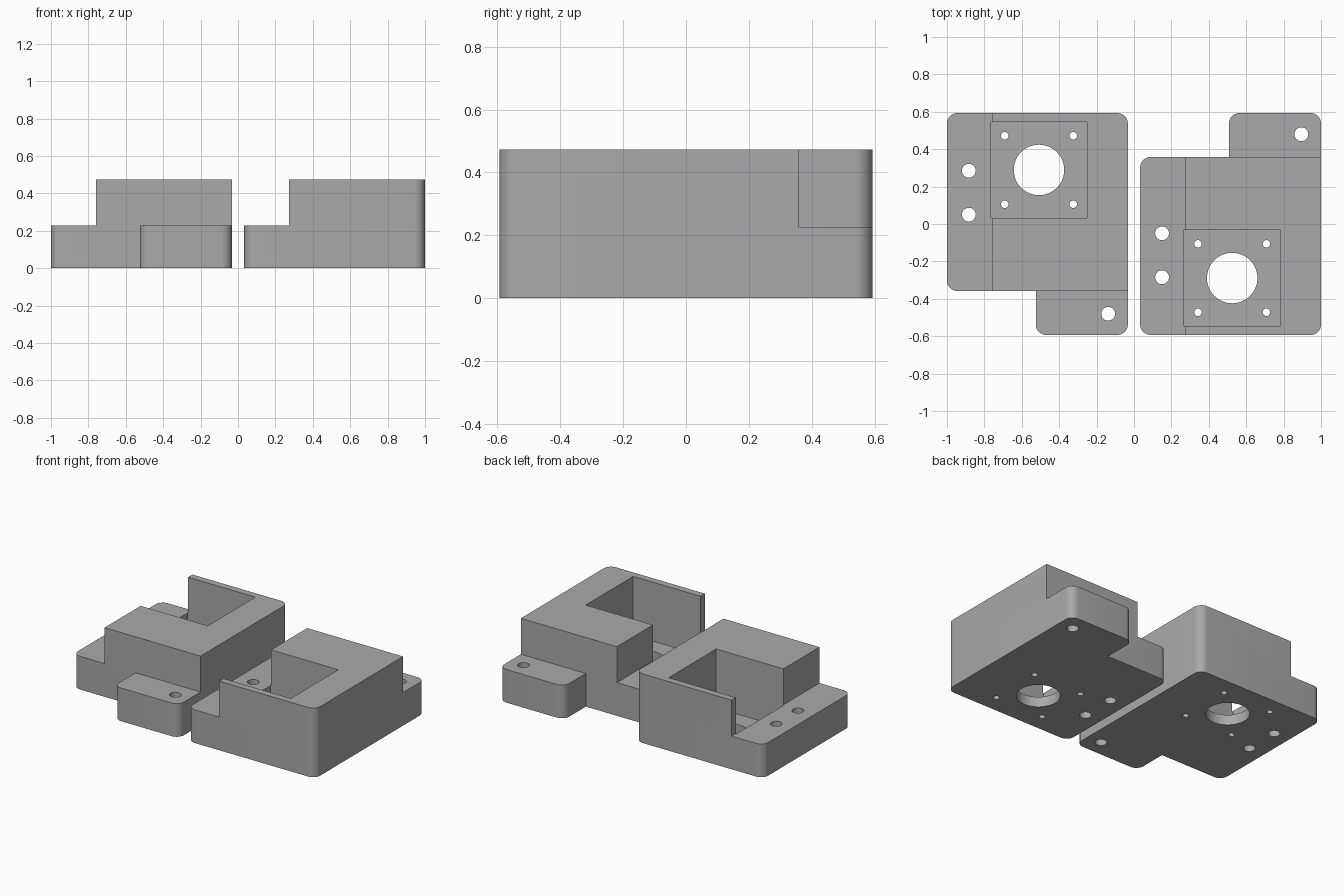
import bpy, bmesh, math

if "Cube" in bpy.data.objects:
    bpy.data.objects.remove(bpy.data.objects["Cube"])

HEIGHT, STEP, FLOOR = 0.473, 0.227, 0.07

grey = bpy.data.materials.new("grey plastic")
grey.diffuse_color = (0.4, 0.4, 0.4, 1)
grey.use_nodes = True
grey.node_tree.nodes["Principled BSDF"].inputs["Base Color"].default_value = grey.diffuse_color


def prism(name, points, z0, z1):
    """Extrude a flat outline between two heights."""
    bm = bmesh.new()
    face = bm.faces.new([bm.verts.new((x, y, z0)) for x, y in points])
    top = bmesh.ops.extrude_face_region(bm, geom=[face])["geom"]
    for v in top:
        if isinstance(v, bmesh.types.BMVert):
            v.co.z = z1
    bmesh.ops.recalc_face_normals(bm, faces=bm.faces)
    mesh = bpy.data.meshes.new(name)
    bm.to_mesh(mesh)
    bm.free()
    mesh.materials.append(grey)
    ob = bpy.data.objects.new(name, mesh)
    bpy.context.collection.objects.link(ob)
    return ob


def corner(x, y, start, r=0.055, n=8):
    """Quarter arc rounding the corner (x, y), starting at an angle in degrees."""
    mid = math.radians(start + 45)
    cx = x - math.copysign(r, math.cos(mid))
    cy = y - math.copysign(r, math.sin(mid))
    return [(cx + r * math.cos(math.radians(start + 90 * i / n)),
             cy + r * math.sin(math.radians(start + 90 * i / n))) for i in range(n + 1)]


def rect(x0, y0, x1, y1):
    return [(x0, y0), (x1, y0), (x1, y1), (x0, y1)]


def circle(x, y, r, n):
    return [(x + r * math.cos(2 * math.pi * i / n), y + r * math.sin(2 * math.pi * i / n))
            for i in range(n)]


def bracket(name, flip, dx):
    def place(points):
        return [(x + dx, y * flip) for x, y in points]

    # Body outline with the mounting tab at one end
    outline = (corner(0.033, -0.593, 180) + corner(1.0, -0.593, 270)
               + corner(1.0, 0.593, 0) + corner(0.508, 0.593, 90)
               + [(0.508, 0.358)] + corner(0.033, 0.358, 90))
    body = prism(name, place(outline), 0, HEIGHT)

    # Low side step, low tab, motor pocket
    cuts = [(rect(-0.2, -0.8, 0.273, 0.8), STEP, 0.7),
            (rect(0.25, 0.358, 1.2, 0.8), STEP, 0.7),
            (rect(0.268, -0.546, 0.782, -0.032), FLOOR, 0.75)]
    # Shaft hole, motor screw holes, mounting holes
    holes = [(0.525, -0.289, 0.135, 48)]
    holes += [(0.525 + sx * 0.183, -0.289 + sy * 0.183, 0.02, 20)
              for sx in (-1, 1) for sy in (-1, 1)]
    holes += [(0.15, -0.05, 0.037, 24), (0.15, -0.285, 0.037, 24), (0.895, 0.48, 0.037, 24)]
    cuts += [(circle(*h), -0.1, 0.8) for h in holes]

    for i, (points, z0, z1) in enumerate(cuts):
        cutter = prism(f"{name}_cutter_{i}", place(points), z0, z1)
        cutter.hide_render = True
        cutter.hide_set(True)
        mod = body.modifiers.new("cut", 'BOOLEAN')
        mod.operation, mod.solver, mod.object = 'DIFFERENCE', 'EXACT', cutter

    # Bake the cuts, drop the cutters, smooth the rounded corners
    bpy.ops.object.select_all(action='DESELECT')
    bpy.context.view_layer.objects.active = body
    body.select_set(True)
    bpy.ops.object.convert(target='MESH')
    for ob in [o for o in bpy.data.objects if o.name.startswith(name + "_cutter")]:
        bpy.data.objects.remove(ob)
    bpy.ops.object.shade_smooth_by_angle(angle=math.radians(30))


bracket("right_motor_bracket", 1, 0)
bracket("left_motor_bracket", -1, -1.033)
